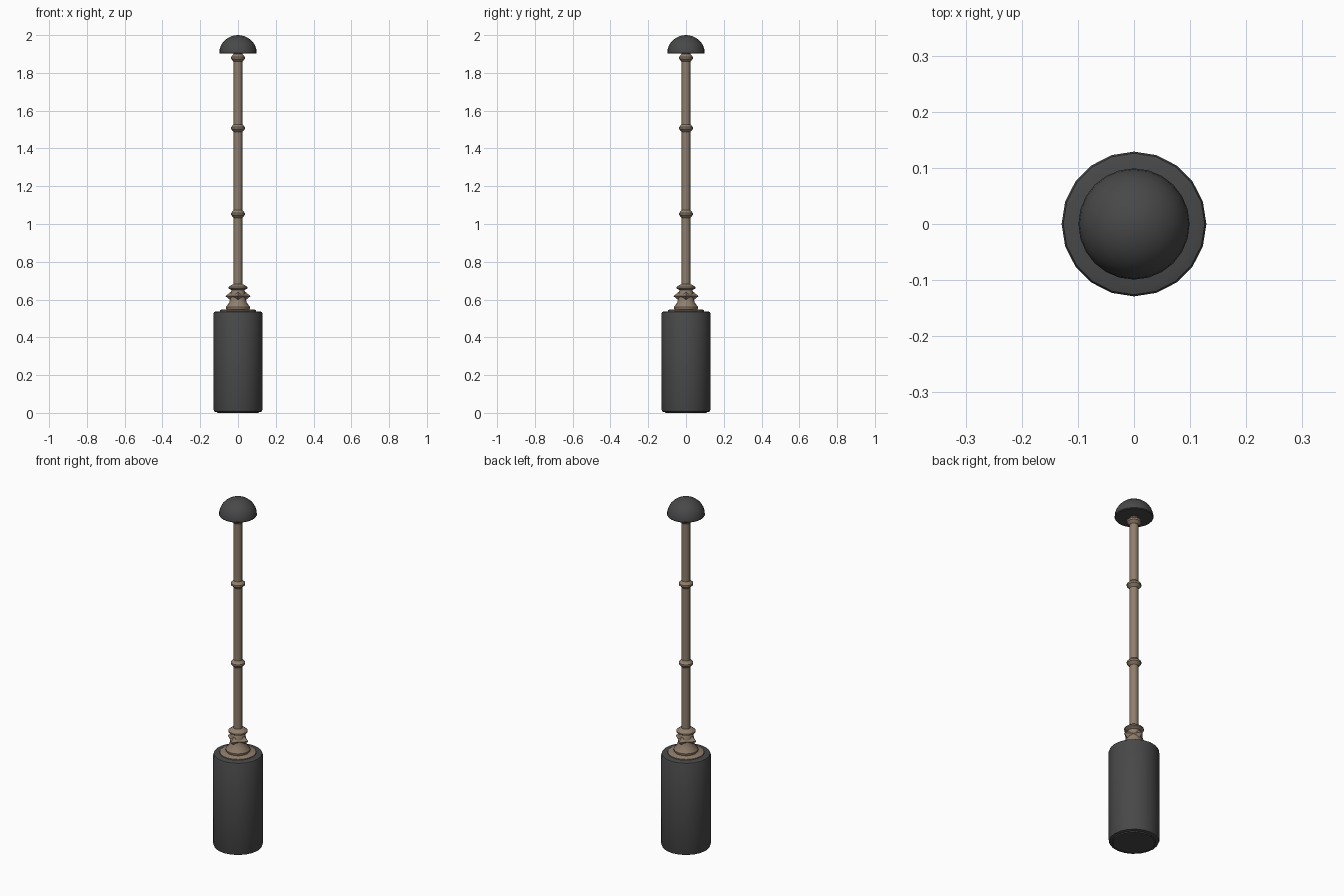
import bpy, bmesh, math
from mathutils import Matrix, Vector

cube = bpy.data.objects.get("Cube")
if cube:
    bpy.data.objects.remove(cube, do_unlink=True)


def material(name, color):
    m = bpy.data.materials.new(name)
    m.use_nodes = True
    m.diffuse_color = color
    m.node_tree.nodes["Principled BSDF"].inputs["Base Color"].default_value = color
    return m


dark = material("dark iron", (0.065, 0.065, 0.065, 1))
bronze = material("dull bronze", (0.28, 0.21, 0.15, 1))


def finish(name, bm, mat, angle=35):
    bmesh.ops.recalc_face_normals(bm, faces=bm.faces)
    mesh = bpy.data.meshes.new(name)
    bm.to_mesh(mesh)
    bm.free()
    mesh.materials.append(mat)
    obj = bpy.data.objects.new(name, mesh)
    bpy.context.collection.objects.link(obj)
    bpy.ops.object.select_all(action='DESELECT')
    obj.select_set(True)
    bpy.context.view_layer.objects.active = obj
    bpy.ops.object.shade_smooth_by_angle(angle=math.radians(angle))
    return obj


def lathe(name, profile, mat, sides=20):
    """Turn a (radius, height) profile around the z axis, capping open ends."""
    bm = bmesh.new()
    rings = []
    for r, z in profile:
        n = 1 if r == 0 else sides
        rings.append([bm.verts.new((r * math.cos(2 * math.pi * i / sides),
                                    r * math.sin(2 * math.pi * i / sides), z))
                      for i in range(n)])
    for a, b in zip(rings, rings[1:]):
        for i in range(sides):
            j = (i + 1) % sides
            if len(b) == 1:
                bm.faces.new((a[i], a[j], b[0]))
            else:
                bm.faces.new((a[i], a[j], b[j], b[i]))
    for ring in (rings[0], rings[-1]):
        if len(ring) > 1:
            bm.faces.new(ring)
    return finish(name, bm, mat)


# Heavy cylindrical head with softened edges
lathe("head", [(0.118, 0.005), (0.126, 0.008), (0.129, 0.016),
               (0.129, 0.528), (0.126, 0.534), (0.112, 0.538)], dark)
lathe("head_top_plate", [(0.095, 0.53), (0.095, 0.543), (0.088, 0.547)], bronze)
lathe("head_bottom_plate", [(0.108, 0.0), (0.112, 0.006)], dark)

# Flared socket with a double-cone collar
lathe("socket", [(0.058, 0.543), (0.064, 0.552), (0.064, 0.56), (0.046, 0.585),
                 (0.040, 0.61), (0.038, 0.64), (0.034, 0.65), (0.05, 0.659),
                 (0.05, 0.666), (0.034, 0.678), (0.022, 0.682)], bronze)

# Four pyramid studs around the socket
bm = bmesh.new()
for i in range(4):
    direction = Matrix.Rotation(i * math.pi / 2, 4, 'Z')
    lay_down = Matrix.Rotation(math.pi / 2, 4, 'Y')
    place = Matrix.Translation(Vector((0.048, 0, 0.618)))
    bmesh.ops.create_cone(bm, cap_ends=True, segments=4, radius1=0.03, radius2=0,
                          depth=0.036, matrix=direction @ place @ lay_down)
finish("socket_studs", bm, bronze, 20)

# Shaft and its ridged rings
lathe("shaft", [(0.0225, 0.66), (0.0225, 1.91)], bronze, 16)
for name, z in (("lower_ring", 1.053), ("middle_ring", 1.508), ("upper_ring", 1.879)):
    lathe(name, [(0.023, z - 0.02), (0.037, z - 0.005), (0.037, z + 0.005),
                 (0.023, z + 0.02)], bronze)

# Domed pommel with a flat underside
dome = [(0.096, 1.902)]
steps = 8
for i in range(steps):
    a = math.pi / 2 * i / steps
    dome.append((0.099 * math.cos(a), 1.906 + 0.094 * math.sin(a)))
lathe("pommel", dome + [(0, 2.0)], dark, 24)
